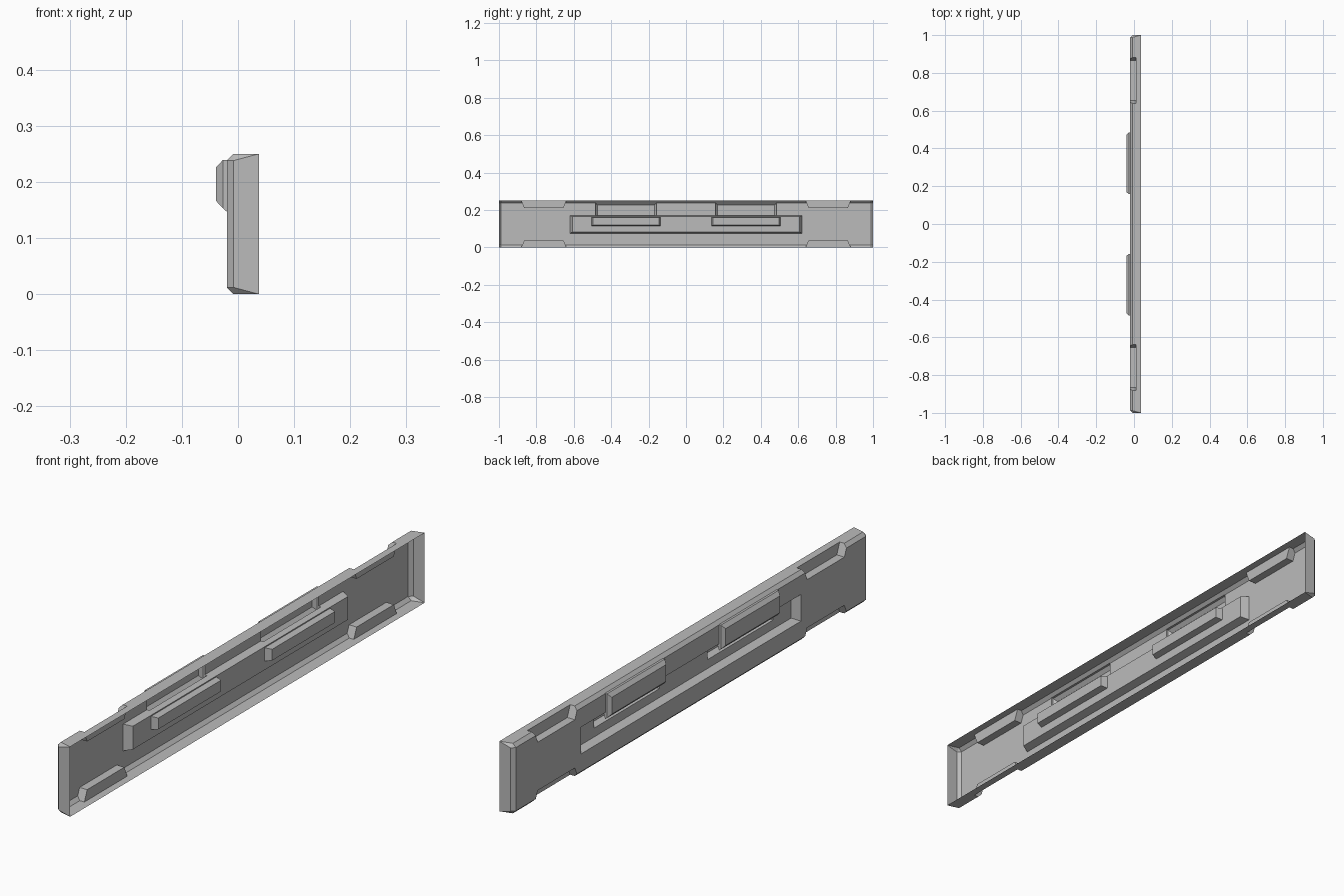
import bpy
import bmesh

cube = bpy.data.objects.get("Cube")
if cube:
    bpy.data.objects.remove(cube, do_unlink=True)

grey = bpy.data.materials.new("plain grey")
grey.use_nodes = True
grey.diffuse_color = (0.5, 0.5, 0.5, 1)
grey.node_tree.nodes["Principled BSDF"].inputs["Base Color"].default_value = (0.5, 0.5, 0.5, 1)


def hull(name, points):
    """Convex solid around a few points."""
    bm = bmesh.new()
    for p in points:
        bm.verts.new(p)
    res = bmesh.ops.convex_hull(bm, input=bm.verts[:])
    loose = [v for v in bm.verts if not v.link_faces]
    bmesh.ops.delete(bm, geom=loose, context='VERTS')
    bmesh.ops.dissolve_limit(bm, angle_limit=0.01, verts=bm.verts[:], edges=bm.edges[:])
    bmesh.ops.recalc_face_normals(bm, faces=bm.faces[:])
    me = bpy.data.meshes.new(name)
    bm.to_mesh(me)
    bm.free()
    me.materials.append(grey)
    ob = bpy.data.objects.new(name, me)
    bpy.context.collection.objects.link(ob)
    return ob


def rect(x, y0, y1, z0, z1):
    return [(x, y, z) for y in (y0, y1) for z in (z0, z1)]


def combine(target, tool, operation):
    """Apply a boolean and discard the tool."""
    mod = target.modifiers.new("cut", 'BOOLEAN')
    mod.solver = 'EXACT'
    mod.operation = operation
    mod.object = tool
    bpy.context.view_layer.update()
    dg = bpy.context.evaluated_depsgraph_get()
    me = bpy.data.meshes.new_from_object(target.evaluated_get(dg))
    target.modifiers.clear()
    target.data = me
    bpy.data.objects.remove(tool, do_unlink=True)


# Long panel body: chamfered outer face and corners, square open rim
H, C, OPEN = 0.25, 0.012, 0.037
pts = rect(OPEN, -1, 1, 0, H) + rect(-0.02, -1 + C, 1 - C, C, H - C)
for x in (-0.008, 0.015):
    pts += rect(x, -1, 1, C, H - C) + rect(x, -1 + C, 1 - C, 0, H)
panel = hull("side_panel", pts)

# Long recessed slot with drafted walls
combine(panel, hull("slot_cutter",
        rect(-0.024, -0.622, 0.622, 0.074, 0.171) + rect(0.01, -0.607, 0.607, 0.083, 0.166)),
        'DIFFERENCE')

for s in (-1, 1):
    # Trapezoid notches along the upper and lower outer edges
    for edge, floor in ((H + 0.01, 0.21), (-0.01, 0.038)):
        notch = [(x, s * y, z) for x in (-0.05, 0.01)
                 for y, z in ((0.635, edge), (0.885, edge), (0.865, floor), (0.655, floor))]
        combine(panel, hull("notch_cutter", notch), 'DIFFERENCE')

    # Deeper pocket inside the slot
    y0, y1 = sorted((s * 0.134, s * 0.508))
    combine(panel, hull("pocket_cutter",
            rect(0.002, y0, y1, 0.113, 0.163) + rect(0.034, y0 + 0.01, y1 - 0.01, 0.12, 0.16)),
            'DIFFERENCE')

    # Raised scoop hanging over the pocket
    y0, y1 = sorted((s * 0.158, s * 0.484))
    scoop = [(x, y, z) for y in (y0, y1)
             for x, z in ((-0.01, 0.174), (-0.02, 0.147), (-0.027, 0.153),
                          (-0.027, 0.239), (-0.01, 0.239))]
    scoop += rect(-0.039, y0 + 0.01, y1 - 0.01, 0.166, 0.226)
    combine(panel, hull("scoop", scoop), 'UNION')

# Open the inner side so the panel is a thin shell
bm = bmesh.new()
bm.from_mesh(panel.data)
back = [f for f in bm.faces if all(v.co.x > OPEN - 0.001 for v in f.verts)]
bmesh.ops.delete(bm, geom=back, context='FACES')
for f in bm.faces:
    f.smooth = False
    f.material_index = 0
bm.to_mesh(panel.data)
bm.free()
if not panel.data.materials:
    panel.data.materials.append(grey)
